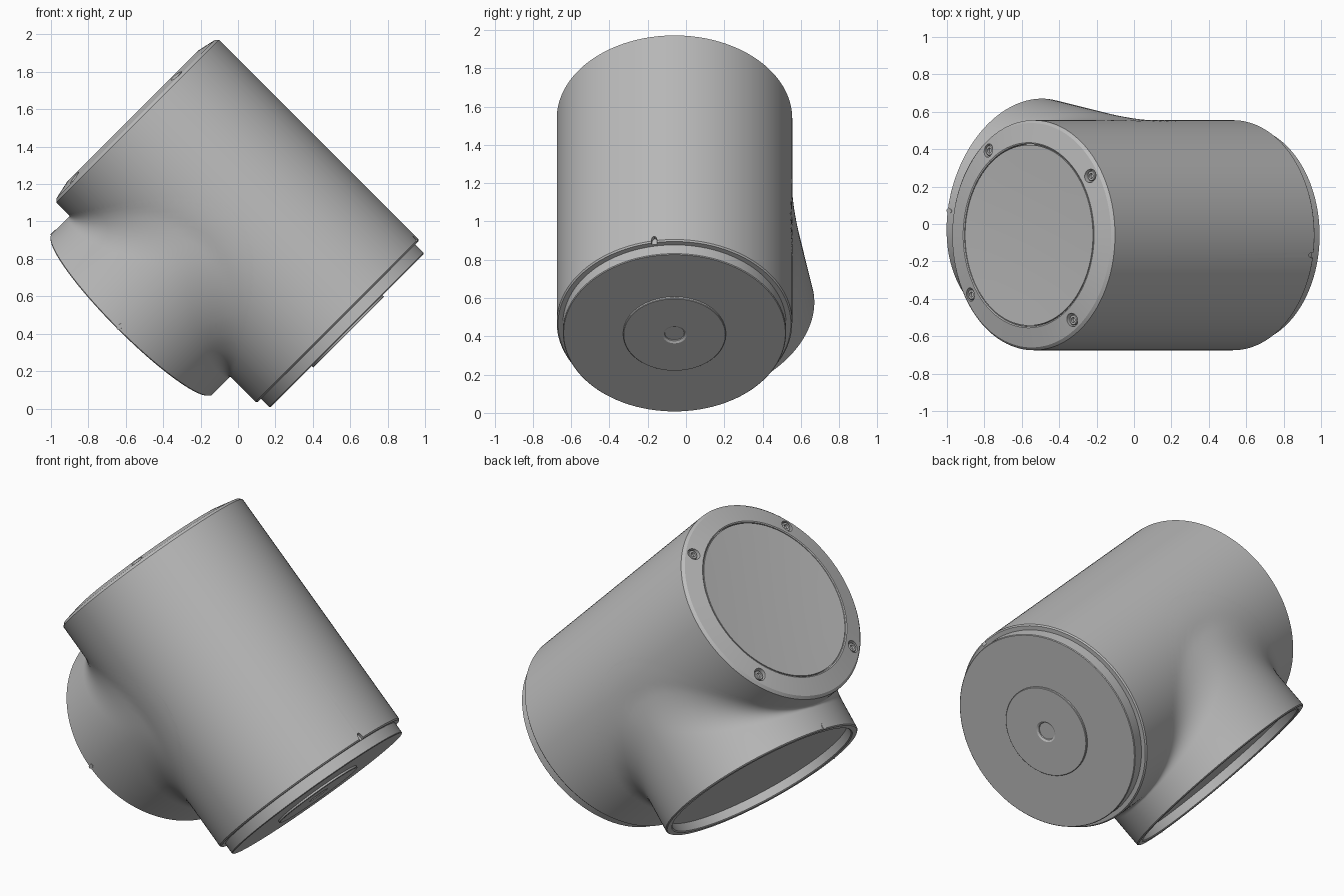
import bpy, bmesh
from math import sin, cos, pi, radians, sqrt
from mathutils import Vector, Matrix

cube = bpy.data.objects.get("Cube")
if cube:
    bpy.data.objects.remove(cube, do_unlink=True)

grey = bpy.data.materials.new("machined_grey")
grey.use_nodes = True
COLOUR = (0.5, 0.5, 0.5, 1)
grey.diffuse_color = COLOUR
grey.node_tree.nodes["Principled BSDF"].inputs["Base Color"].default_value = COLOUR

SEG = 128
R = 0.615            # main body radius
RB = 0.607           # branch radius
TILT = radians(10)   # branch leans towards the back
RIM = 0.769          # branch length from main axis
Y = Vector((0, 1, 0))
axis = Vector((1, 0, -1)).normalized()
up = Vector((1, 0, 1)).normalized()
start = Vector((-0.54, -0.06, 1.54))


def frame(x, z, origin):
    m = Matrix((x, z.cross(x), z)).transposed().to_4x4()
    m.translation = origin
    return m


MAIN = frame(up, axis, start)
normal = -up * cos(TILT) + Y * sin(TILT)
BRANCH = frame(axis, normal, start + axis * 0.714)


def finish(obj):
    obj.data.shade_smooth()
    obj.data.set_sharp_from_angle(angle=radians(32))
    return obj


def loft(name, rings, first=True, last=True):
    """Skin a list of closed rings, with optional end faces."""
    bm = bmesh.new()
    rows = [[bm.verts.new(p) for p in ring] for ring in rings]
    for a, b in zip(rows, rows[1:]):
        n = len(a)
        for i in range(n):
            j = (i + 1) % n
            bm.faces.new((a[i], a[j], b[j], b[i]))
    if first:
        bm.faces.new(rows[0][::-1])
    if last:
        bm.faces.new(rows[-1])
    bmesh.ops.recalc_face_normals(bm, faces=bm.faces)
    mesh = bpy.data.meshes.new(name)
    bm.to_mesh(mesh)
    bm.free()
    mesh.materials.append(grey)
    obj = bpy.data.objects.new(name, mesh)
    bpy.context.collection.objects.link(obj)
    return finish(obj)


def circle(m, r, t, seg=SEG):
    return [m @ Vector((r * cos(2 * pi * i / seg), r * sin(2 * pi * i / seg), t))
            for i in range(seg)]


def lathe(name, m, profile, seg=SEG):
    return loft(name, [circle(m, r, t, seg) for r, t in profile])


# Main cylinder with conical ring at the upper end
body = lathe("main_body", MAIN, [
    (0.488, -0.01), (0.488, -0.03), (0.495, -0.033), (0.60, -0.01),
    (0.615, 0.005), (0.615, 1.512), (0.608, 1.52)])

# Slightly dished cover inside the ring
lathe("end_cover", MAIN, [
    (0.483, 0.0), (0.483, -0.03), (0.36, -0.024), (0.2, -0.019), (0.06, -0.017)])

# Lower plate, hub and centre hole
lathe("lower_plate", MAIN, [
    (0.575, 1.49), (0.583, 1.50), (0.583, 1.584), (0.579, 1.588), (0.265, 1.588)])
lathe("lower_hub", MAIN, [
    (0.268, 1.58), (0.268, 1.598), (0.265, 1.601), (0.063, 1.601),
    (0.052, 1.594), (0.05, 1.589)])

# Cover screws sunk in counterbores
cutters = []
for k in range(4):
    ang = -radians(35 + 90 * k)
    spot = MAIN @ Matrix.Translation((0.553 * cos(ang), 0.553 * sin(ang), 0))
    cutters.append(lathe("screw_bore", spot, [(0.036, -0.06), (0.036, 0.012)], 32))
    lathe("cover_screw", spot, [
        (0.028, 0.015), (0.028, -0.010), (0.025, -0.014), (0.014, -0.014),
        (0.013, 0.0)], 24)

# Alignment slot at the lower edge of the main body
slot = (MAIN @ Matrix.Rotation(radians(10), 4, "Z") @ Matrix.Translation((R, 0, 1.512))
        @ Matrix.Rotation(pi / 2, 4, "Y") @ Matrix.Diagonal((2.2, 1, 1, 1)))
cutters.append(lathe("slot_cutter", slot, [(0.015, -0.02), (0.015, 0.05)], 24))

for c in cutters:
    c.hide_render = True
    mod = body.modifiers.new("cut", "BOOLEAN")
    mod.operation = "DIFFERENCE"
    mod.solver = "EXACT"
    mod.object = c
bpy.context.view_layer.update()
cut_mesh = bpy.data.meshes.new_from_object(
    body.evaluated_get(bpy.context.evaluated_depsgraph_get()))
body.modifiers.clear()
body.data = cut_mesh
finish(body)
for c in cutters:
    bpy.data.objects.remove(c, do_unlink=True)


# Branch pipe, blended into the main cylinder
def on_branch(phi, u):
    return BRANCH @ Vector((RB * cos(phi), RB * sin(phi), u))


def radial(p):
    v = p - start
    return v - axis * v.dot(axis)


def meet(phi):
    """Distance along the branch where it enters the main cylinder."""
    u = RIM
    while u > -0.1 and radial(on_branch(phi, u)).length > R:
        u -= 0.002
    return u


def push_out(p, r):
    v = radial(p)
    return p + v * (r / v.length - 1) if v.length < r else p


phis = [2 * pi * i / SEG for i in range(SEG)]
hits = [meet(f) for f in phis]
joint = [on_branch(f, u) for f, u in zip(phis, hits)]
columns = []
for i, phi in enumerate(phis):
    p = joint[i]
    tangent = joint[(i + 2) % SEG] - joint[i - 2]
    out = tangent.cross(radial(p)).normalized()
    if out.dot(p - on_branch(0, hits[i]).lerp(on_branch(pi, hits[i]), 0.5) - normal * 0.3) < 0:
        out = -out
    size = 0.015 + 0.22 * sin(phi) ** 2
    high = on_branch(phi, hits[i] + min(size, 0.8 * (RIM - hits[i])))
    low = p + out * size
    v = radial(low)
    low = low + v * (R / v.length - 1)
    curve = []
    for k in range(13):
        s = k / 12
        q = low * (1 - s) ** 2 + p * 2 * s * (1 - s) + high * s * s
        curve.append(push_out(q, R + 0.0008 * min(1, 4 * s)))
    columns.append(curve)
rings = [list(r) for r in zip(*columns)]
for r, u in ((RB, RIM - 0.006), (RB - 0.006, RIM), (0.572, RIM),
             (0.566, RIM - 0.006), (0.566, RIM - 0.055)):
    rings.append(circle(BRANCH, r, u))
loft("branch_pipe", rings, first=False)

# Alignment marks on the branch rim: inner side and front
for ang in (pi, pi / 2):
    mark = (BRANCH @ Matrix.Rotation(ang, 4, "Z") @ Matrix.Translation((RB, 0, RIM - 0.018))
            @ Matrix.Rotation(pi / 2, 4, "Y") @ Matrix.Diagonal((1.6, 1, 1, 1)))
    lathe("rim_mark", mark, [(0.012, -0.004), (0.012, 0.003)], 20)
